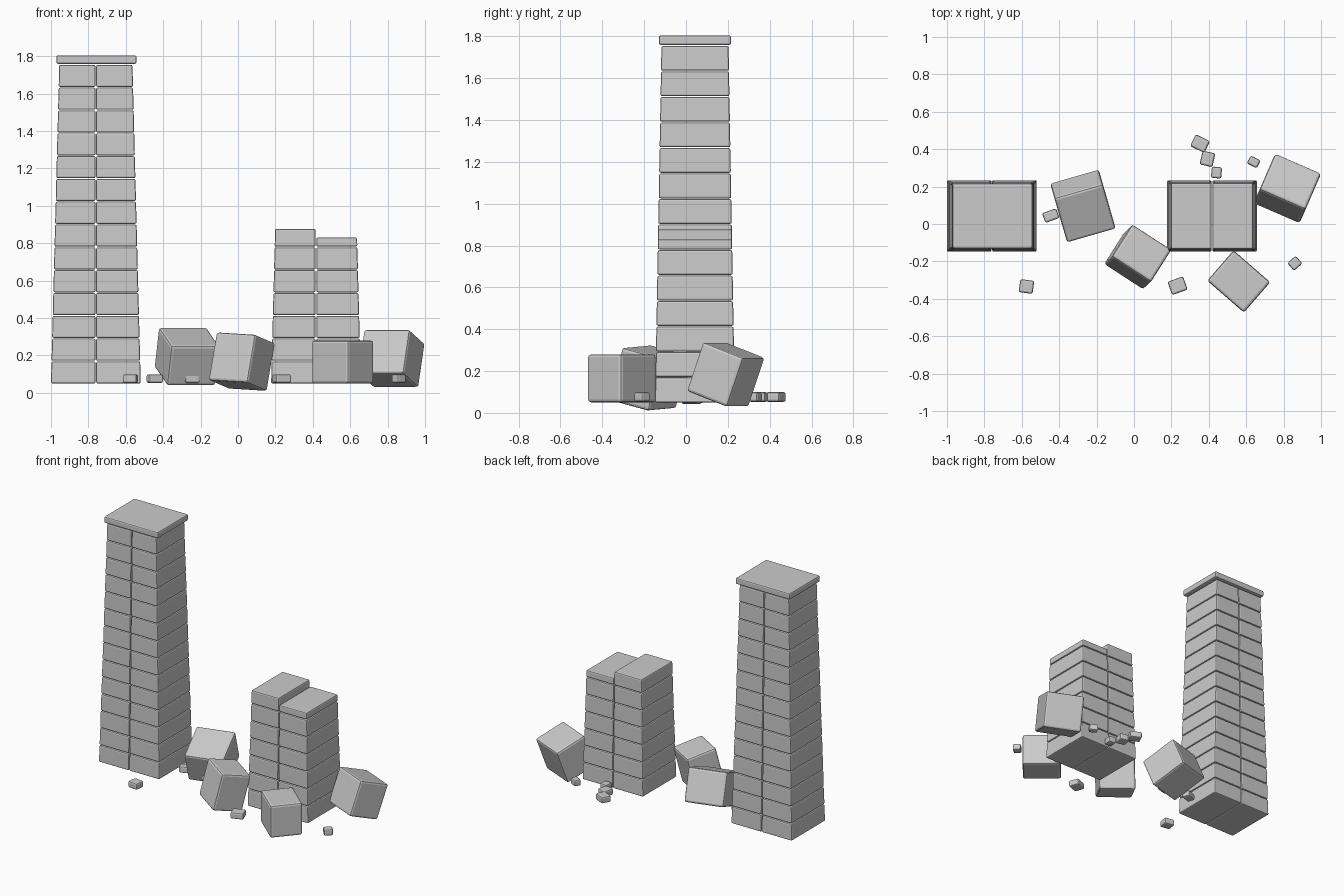
import bpy
import bmesh
from math import radians

old = bpy.data.objects.get("Cube")
if old:
    bpy.data.objects.remove(old, do_unlink=True)

stone = bpy.data.materials.new("grey_stone")
stone.use_nodes = True
GREY = (0.6, 0.6, 0.6, 1)
stone.diffuse_color = GREY
stone.node_tree.nodes["Principled BSDF"].inputs["Base Color"].default_value = GREY

PITCH, BASE, GAP = 0.122, 0.05, 0.004


def finish(name, bm, bevel):
    """Bevel every edge and turn the bmesh into a stone object."""
    bmesh.ops.bevel(bm, geom=bm.edges[:], offset=bevel, segments=2,
                    profile=0.5, affect='EDGES')
    mesh = bpy.data.meshes.new(name)
    bm.to_mesh(mesh)
    bm.free()
    mesh.materials.append(stone)
    obj = bpy.data.objects.new(name, mesh)
    bpy.context.collection.objects.link(obj)
    return obj


def block(name, size, loc, rot=(0, 0, 0), bevel=0.012):
    bm = bmesh.new()
    bmesh.ops.create_cube(bm, size=1)
    bmesh.ops.scale(bm, vec=size, verts=bm.verts)
    obj = finish(name, bm, bevel)
    obj.location = loc
    obj.rotation_euler = [radians(a) for a in rot]
    return obj


def half_size(z):
    """Half width and half depth of a tower at height z."""
    return 0.24 - 0.026 * (z - BASE), 0.191 - 0.018 * (z - BASE)


def brick(name, cx, cy, side, z0, z1):
    """One tapered brick, on the side -1 or +1 of the tower's middle."""
    bm = bmesh.new()
    bmesh.ops.create_cube(bm, size=2)
    for v in bm.verts:
        z = z1 if v.co.z > 0 else z0
        hx, hy = half_size(z)
        outer = v.co.x * side > 0
        v.co = (cx + side * (hx if outer else GAP / 2),
                cy + (hy if v.co.y > 0 else -hy), z)
    return finish(name, bm, 0.008)


def tower(name, cx, cy, rows, last_heights):
    for side, last in zip((-1, 1), last_heights):
        label = "right" if side < 0 else "left"
        for i in range(rows):
            z0 = BASE + i * PITCH
            height = last if i == rows - 1 else PITCH - GAP
            brick(f"{name}_{label}_brick_{i + 1}", cx, cy, side, z0, z0 + height)


# Tall capped pillar and broken pillar
CY = 0.043
tower("tall_pillar", -0.76, CY, 14, (0.118, 0.118))
block("tall_pillar_cap", (0.428, 0.346, 0.045), (-0.757, CY, 1.782), bevel=0.009)
tower("broken_pillar", 0.417, CY, 7, (0.095, 0.048))

# Fallen blocks: size, location, rotation
fallen = [
    ((0.27, 0.27, 0.23), (-0.273, 0.096, 0.194), (22, 0, 16)),
    ((0.25, 0.21, 0.265), (0.02, -0.176, 0.167), (-13, 3, -33)),
    ((0.26, 0.215, 0.23), (0.56, -0.307, 0.165), (0, 0, -41)),
    ((0.268, 0.225, 0.25), (0.82, 0.19, 0.184), (-20, 0, -23.5)),
]
for i, (size, loc, rot) in enumerate(fallen):
    block(f"fallen_block_{i + 1}", size, loc, rot, 0.014)

# Small rubble: x, y, width, depth, turn
rubble = [
    (-0.575, -0.334, 0.075, 0.07, -8),
    (-0.445, 0.045, 0.08, 0.055, 20),
    (-0.25, 0.03, 0.08, 0.07, 15),
    (0.233, -0.33, 0.088, 0.075, 20),
    (0.86, -0.21, 0.06, 0.055, 42),
    (0.64, 0.332, 0.06, 0.047, -27),
    (0.353, 0.43, 0.085, 0.07, -26),
    (0.393, 0.348, 0.07, 0.075, -13),
    (0.441, 0.275, 0.055, 0.06, -5),
]
for i, (x, y, w, d, turn) in enumerate(rubble):
    block(f"rubble_{i + 1}", (w, d, 0.046), (x, y, 0.076), (0, 0, turn), 0.01)
